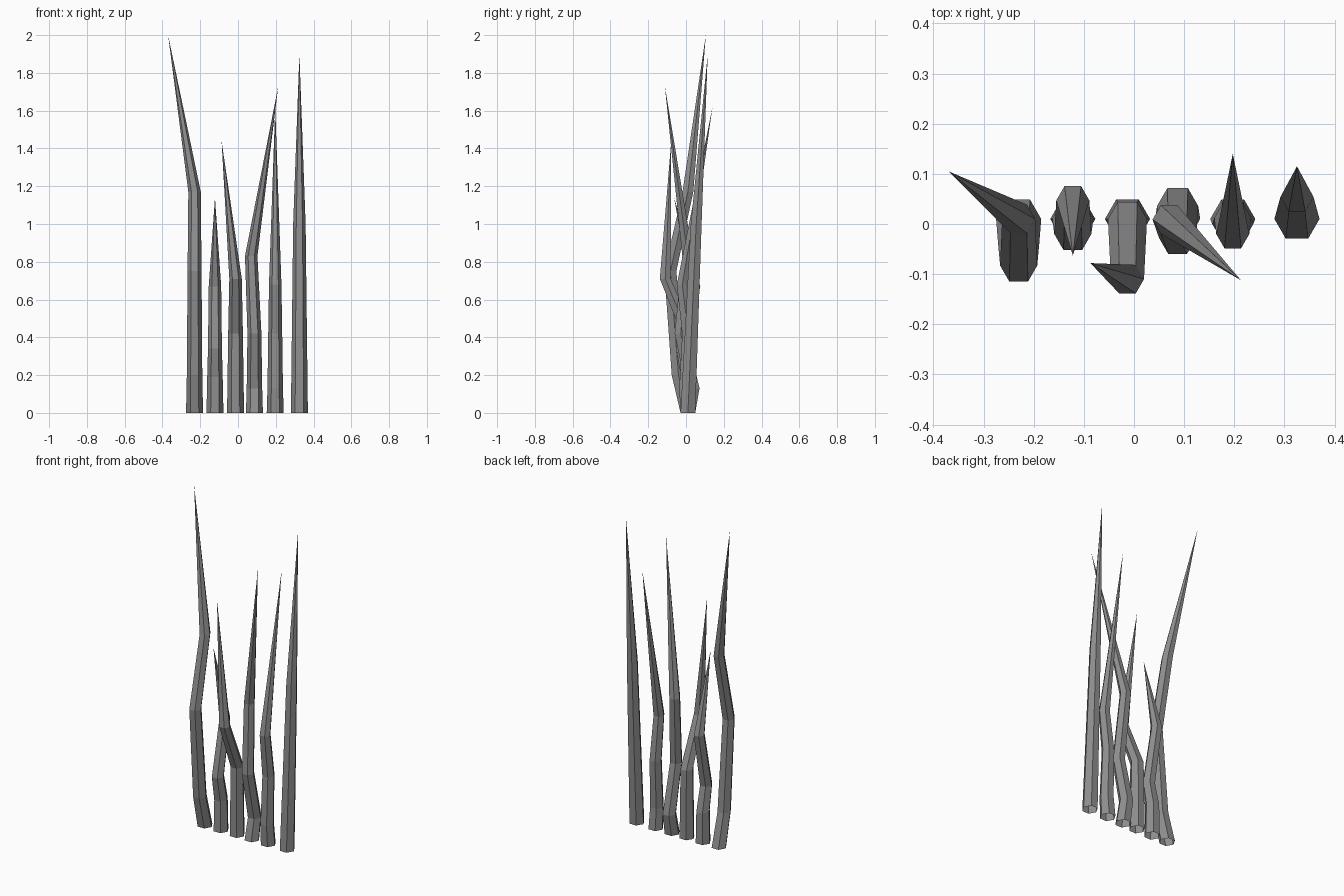
import bpy
import bmesh
from math import cos, sin, pi

cube = bpy.data.objects.get("Cube")
if cube:
    bpy.data.objects.remove(cube, do_unlink=True)

SIDES = 6
BASE_Y = 0.01
BASE_RADIUS = 0.045
NECK_RADIUS = 0.033

grey = bpy.data.materials.new("stone_grey")
grey.use_nodes = True
colour = (0.27, 0.27, 0.27, 1)
grey.diffuse_color = colour
grey.node_tree.nodes["Principled BSDF"].inputs["Base Color"].default_value = colour


def spike(name, base_x, joints, tip):
    """Six-sided open tube bent through (x, y, z) joints, ending in a point."""
    centres = [(base_x, BASE_Y, 0)] + joints
    bm = bmesh.new()
    rings = []
    for i, (x, y, z) in enumerate(centres):
        t = i / (len(centres) - 1)
        r = BASE_RADIUS + (NECK_RADIUS - BASE_RADIUS) * t
        angles = [2 * pi * k / SIDES for k in range(SIDES)]
        rings.append([bm.verts.new((x + r * cos(a), y + r * sin(a), z)) for a in angles])
    point = bm.verts.new(tip)
    for k in range(SIDES):
        n = (k + 1) % SIDES
        for low, high in zip(rings, rings[1:]):
            bm.faces.new((low[k], low[n], high[n], high[k]))
        bm.faces.new((rings[-1][k], rings[-1][n], point))
    mesh = bpy.data.meshes.new(name)
    bm.to_mesh(mesh)
    bm.free()
    mesh.materials.append(grey)
    obj = bpy.data.objects.new(name, mesh)
    bpy.context.collection.objects.link(obj)


def upright(x, *steps):
    """Joints that sway only forward and back."""
    return [(x, y, z) for y, z in steps]


# Row of bent spikes, from the model's right to its left
spike("tall_bent_spike", -0.23,
      upright(-0.23, (-0.04, 0.2), (-0.083, 0.75), (0.01, 1.17)), (-0.37, 0.105, 2))
spike("short_spike", -0.122,
      upright(-0.122, (0.01, 0.19), (-0.02, 0.34), (0.047, 0.67)), (-0.122, -0.063, 1.14))
spike("forward_spike", -0.013,
      upright(-0.013, (0.01, 0.42), (-0.11, 0.71)), (-0.087, -0.078, 1.44))
spike("leaning_spike", 0.087,
      [(0.087, 0.036, 0.13), (0.087, -0.028, 0.42), (0.07, 0.009, 0.83)], (0.213, -0.112, 1.73))
spike("back_swept_spike", 0.197,
      upright(0.197, (0, 0.13), (0.012, 0.42), (-0.02, 0.68)), (0.197, 0.14, 1.62))
spike("straight_spike", 0.325,
      upright(0.325, (0.054, 1)), (0.325, 0.115, 1.9))
